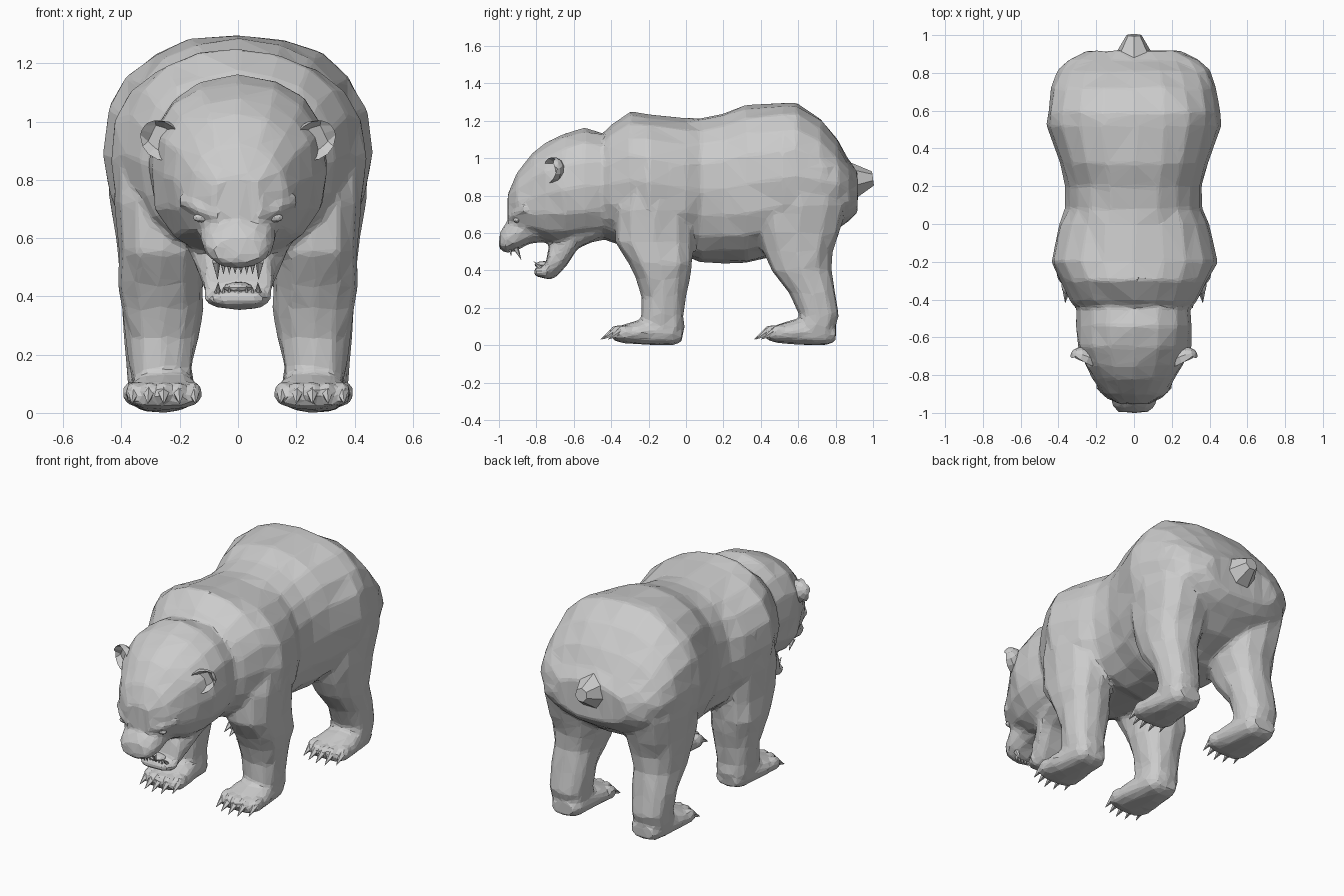
import bpy
import bmesh
import math
import random
from mathutils import Matrix, Vector

random.seed(4)
if "Cube" in bpy.data.objects:
    bpy.data.objects.remove(bpy.data.objects["Cube"], do_unlink=True)

grey = bpy.data.materials.new("plain grey")
grey.use_nodes = True
colour = (0.6, 0.6, 0.6, 1)
grey.diffuse_color = colour
grey.node_tree.nodes["Principled BSDF"].inputs["Base Color"].default_value = colour

skin = bmesh.new()


def finish(name, bm, mirror=False):
    """Turn a bmesh into a flat-shaded object, optionally mirrored across x."""
    bmesh.ops.recalc_face_normals(bm, faces=bm.faces)
    mesh = bpy.data.meshes.new(name)
    bm.to_mesh(mesh)
    bm.free()
    mesh.materials.append(grey)
    obj = bpy.data.objects.new(name, mesh)
    bpy.context.collection.objects.link(obj)
    if mirror:
        mod = obj.modifiers.new("Mirror", "MIRROR")
        mod.use_mirror_merge = False
    return obj


def flesh(bm, mirror=False):
    """Add a solid, and its mirror image if wanted, to the one-piece skin."""
    mesh = bpy.data.meshes.new("flesh")
    bm.to_mesh(mesh)
    bm.free()
    skin.from_mesh(mesh)
    if mirror:
        mesh.transform(Matrix.Diagonal((-1, 1, 1, 1)))
        skin.from_mesh(mesh)
    bpy.data.meshes.remove(mesh)


def loft(axis, slices, sides=12, power=2.4, rough=0.006):
    """Skin rounded slices (position, x from, x to, other from, other to)."""
    bm = bmesh.new()
    rings = []
    for t, u0, u1, v0, v1 in slices:
        ring = []
        for i in range(sides):
            a = math.tau * i / sides
            c, s = math.cos(a), math.sin(a)
            u = (u0 + u1) / 2 + (u1 - u0) / 2 * math.copysign(abs(c) ** (2 / power), c)
            v = (v0 + v1) / 2 + (v1 - v0) / 2 * math.copysign(abs(s) ** (2 / power), s)
            co = Vector((u, t, v) if axis == "Y" else (u, v, t))
            co += Vector(random.uniform(-rough, rough) for _ in range(3))
            co.z = max(co.z, 0)
            ring.append(bm.verts.new(co))
        rings.append(ring)
    for a, b in zip(rings, rings[1:]):
        for i in range(sides):
            j = (i + 1) % sides
            bm.faces.new((a[i], a[j], b[j], b[i]))
    bm.faces.new(rings[0])
    bm.faces.new(rings[-1])
    bmesh.ops.triangulate(bm, faces=bm.faces)
    return bm


def centred(rows):
    """Expand (position, half width, bottom, top) to full slices."""
    return [(t, -w, w, lo, hi) for t, w, lo, hi in rows]


def spike(start, end, radius, tip=0.0, sides=5):
    """Tapered rod between two points."""
    start, end = Vector(start), Vector(end)
    way = end - start
    place = Matrix.Translation((start + end) / 2) @ way.to_track_quat("Z", "Y").to_matrix().to_4x4()
    bm = bmesh.new()
    bmesh.ops.create_cone(bm, cap_ends=True, segments=sides, radius1=radius,
                          radius2=tip, depth=way.length, matrix=place)
    return bm


def blob(centre, size):
    """Faceted ellipsoid."""
    bm = bmesh.new()
    place = Matrix.Translation(centre) @ Matrix.Diagonal((*size, 1))
    bmesh.ops.create_icosphere(bm, subdivisions=2, radius=1, matrix=place)
    return bm


# Trunk, from neck ruff to rump
flesh(loft("Y", centred([
    (-0.47, 0.28, 0.59, 1.10), (-0.41, 0.335, 0.56, 1.17), (-0.30, 0.39, 0.52, 1.25),
    (-0.20, 0.44, 0.50, 1.235), (0.0, 0.40, 0.47, 1.21), (0.08, 0.36, 0.44, 1.215),
    (0.20, 0.36, 0.435, 1.24), (0.32, 0.395, 0.435, 1.285), (0.52, 0.46, 0.48, 1.30),
    (0.59, 0.455, 0.52, 1.30), (0.72, 0.435, 0.56, 1.21), (0.81, 0.40, 0.62, 1.10),
    (0.87, 0.345, 0.66, 1.0), (0.915, 0.24, 0.71, 0.93)]), sides=20, power=2.3))
finish("tail", spike((0, 0.89, 0.875), (0, 1.0, 0.89), 0.105, 0.04, sides=7))

# Head, muzzle and nose
flesh(loft("Y", centred([
    (-0.36, 0.28, 0.60, 1.10), (-0.45, 0.30, 0.56, 1.14), (-0.54, 0.305, 0.54, 1.16),
    (-0.65, 0.30, 0.53, 1.135), (-0.75, 0.26, 0.55, 1.08), (-0.82, 0.22, 0.57, 1.025),
    (-0.90, 0.165, 0.60, 0.92), (-0.95, 0.085, 0.66, 0.81)]), sides=16, power=2.3))
flesh(loft("Y", centred([
    (-0.72, 0.15, 0.56, 0.72), (-0.84, 0.135, 0.54, 0.72), (-0.91, 0.13, 0.505, 0.69),
    (-0.965, 0.11, 0.495, 0.645), (-0.995, 0.08, 0.515, 0.60)]), power=2.2, rough=0.003))
flesh(blob((0, -0.978, 0.545), (0.06, 0.025, 0.035)))

# Open jaw, deep at the back where the cheeks close the mouth
flesh(loft("Y", centred([
    (-0.48, 0.21, 0.56, 0.72), (-0.58, 0.19, 0.515, 0.68), (-0.64, 0.155, 0.425, 0.65),
    (-0.69, 0.13, 0.365, 0.62), (-0.73, 0.118, 0.35, 0.54), (-0.75, 0.115, 0.355, 0.43),
    (-0.81, 0.085, 0.37, 0.415)]), rough=0.003))
finish("tongue", blob((0, -0.76, 0.43), (0.05, 0.05, 0.02)))

# Teeth: four fangs and two small rows
finish("upper_fang", spike((0.075, -0.91, 0.52), (0.07, -0.88, 0.455), 0.016), True)
finish("lower_fang", spike((0.07, -0.765, 0.40), (0.068, -0.815, 0.45), 0.016), True)
for i in range(3):
    x = 0.01 + 0.02 * i
    finish("upper_tooth", spike((x, -0.94, 0.515), (x, -0.935, 0.475), 0.011), True)
    finish("lower_tooth", spike((x, -0.79, 0.40), (x, -0.80, 0.435), 0.01), True)

# Eyes under slanting brows
finish("eye", blob((0.125, -0.905, 0.67), (0.03, 0.018, 0.016)), True)
brow = [(0.19, -0.85, 0.735), (0.135, -0.905, 0.705), (0.06, -0.935, 0.675)]
for start, end in zip(brow, brow[1:]):
    flesh(spike(start, end, 0.024, 0.024, sides=8), True)

# Cupped ears: the front of a ball is pushed inwards
ear = bmesh.new()
bmesh.ops.create_uvsphere(ear, u_segments=10, v_segments=7, radius=1)
for v in ear.verts:
    if v.co.y < -0.1 and Vector((v.co.x, v.co.z)).length < 0.8:
        v.co.y = 0.2
ear.transform(Matrix.Translation((0.258, -0.715, 0.935))
              @ Matrix.Rotation(math.radians(25), 4, "Z")
              @ Matrix.Rotation(math.radians(62), 4, "Y")
              @ Matrix.Diagonal((0.068, 0.06, 0.085, 1)))
finish("ear", ear, True)

# Legs, from sole to the shoulder or hip inside the trunk
flesh(loft("Z", [
    (0.02, 0.18, 0.34, -0.20, -0.03), (0.10, 0.15, 0.365, -0.24, -0.005),
    (0.16, 0.155, 0.37, -0.235, -0.01), (0.26, 0.135, 0.385, -0.235, 0.0),
    (0.36, 0.12, 0.40, -0.27, 0.02), (0.44, 0.12, 0.415, -0.31, 0.035),
    (0.55, 0.11, 0.41, -0.38, 0.045), (0.72, 0.08, 0.42, -0.38, 0.045),
    (0.95, 0.08, 0.42, -0.31, 0.01), (1.10, 0.10, 0.33, -0.28, -0.06)]), True)
flesh(loft("Z", [
    (0.02, 0.19, 0.35, 0.62, 0.75), (0.09, 0.16, 0.38, 0.58, 0.80),
    (0.16, 0.16, 0.38, 0.60, 0.82), (0.28, 0.15, 0.39, 0.55, 0.80),
    (0.40, 0.13, 0.40, 0.46, 0.78), (0.50, 0.10, 0.41, 0.41, 0.785),
    (0.60, 0.08, 0.42, 0.38, 0.82), (0.75, 0.06, 0.44, 0.36, 0.87),
    (0.95, 0.06, 0.44, 0.38, 0.85), (1.10, 0.10, 0.37, 0.45, 0.74)]), True)

# Paws with five toes and claws each
for label, px, py in (("front", 0.255, 0.0), ("hind", 0.265, 0.82)):
    flesh(loft("Y", [(py + y, px - w, px + w, lo, hi) for y, w, lo, hi in (
        (-0.02, 0.07, 0.02, 0.10), (-0.07, 0.10, 0.0, 0.14), (-0.16, 0.11, 0.0, 0.15),
        (-0.25, 0.125, 0.005, 0.135), (-0.33, 0.13, 0.012, 0.11),
        (-0.38, 0.115, 0.025, 0.075))], rough=0.003), True)
    for i in range(-2, 3):
        x = px + 0.051 * i
        y = py - 0.365 + 0.01 * i * i
        flesh(blob((x, y, 0.068), (0.03, 0.05, 0.042)), True)
        finish(label + "_claw", spike((x, y - 0.025, 0.07),
                                      (x + 0.004 * i, y - 0.095, 0.03), 0.022), True)

# Fuse the solids into one hide and reduce it to irregular flat facets
hide = finish("hide", skin)
fuse = hide.modifiers.new("Fuse", "REMESH")
fuse.mode = "VOXEL"
fuse.voxel_size = 0.014
soften = hide.modifiers.new("Soften", "SMOOTH")
soften.iterations = 2
facet = hide.modifiers.new("Facet", "DECIMATE")
facet.ratio = 0.07
